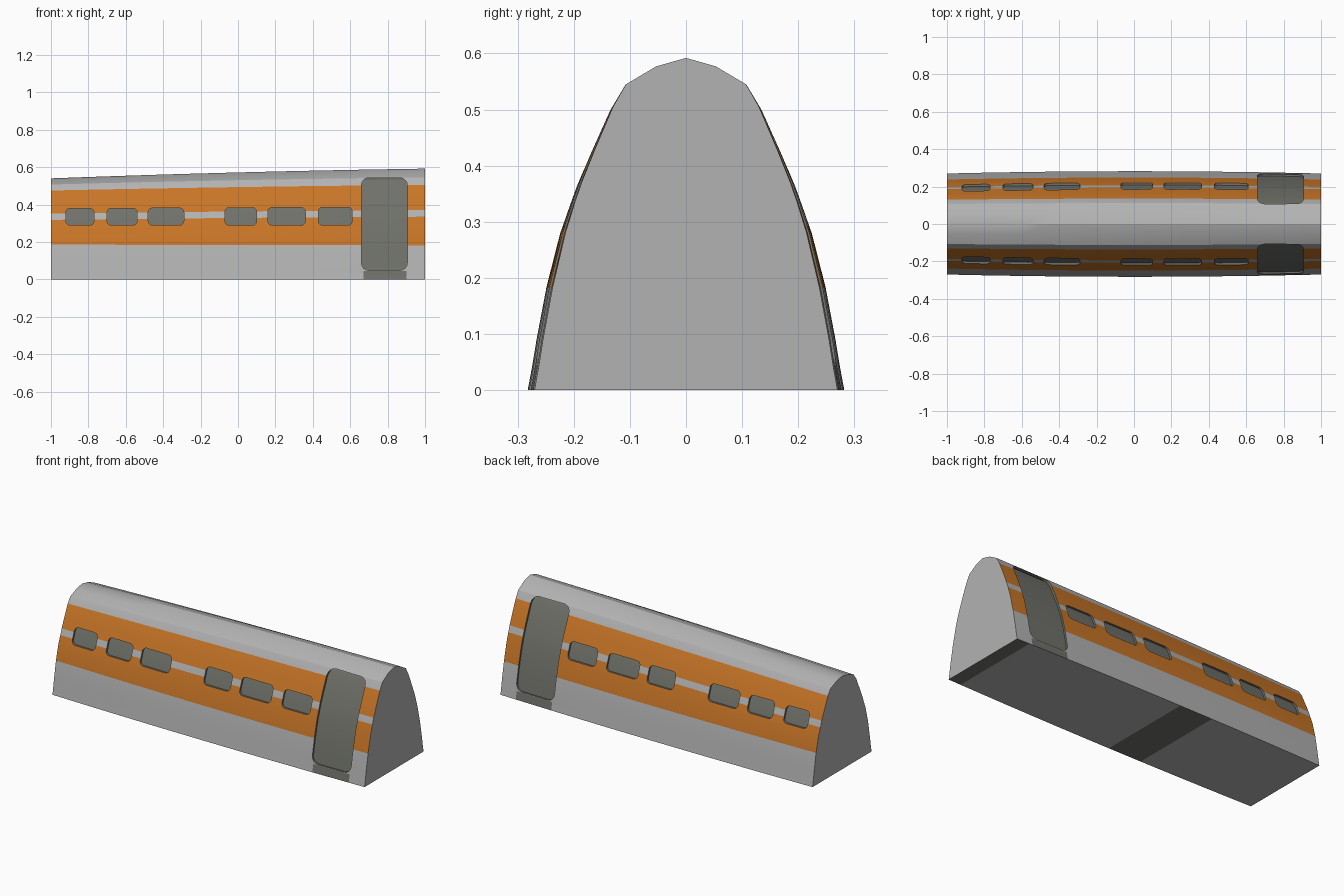
import bpy, bmesh, math
from mathutils import Matrix

if "Cube" in bpy.data.objects:
    bpy.data.objects.remove(bpy.data.objects["Cube"])


def material(name, rgb):
    m = bpy.data.materials.new(name)
    m.diffuse_color = (*rgb, 1)
    m.use_nodes = True
    m.node_tree.nodes["Principled BSDF"].inputs["Base Color"].default_value = m.diffuse_color
    return m


GREY = material("body_grey", (0.45, 0.45, 0.45))
ORANGE = material("stripe_orange", (0.58, 0.18, 0.02))
DARK = material("glass_dark", (0.16, 0.166, 0.143))
MATS = [GREY, ORANGE, DARK]

# Half cross-section: half width, height at rear end, height at front end
PROFILE = [
    (0.270, 0.000, 0.000), (0.262, 0.045, 0.045), (0.255, 0.090, 0.090),
    (0.238, 0.186, 0.182), (0.215, 0.275, 0.280), (0.198, 0.318, 0.335),
    (0.186, 0.352, 0.370), (0.162, 0.405, 0.430), (0.130, 0.475, 0.505),
    (0.107, 0.507, 0.545), (0.053, 0.529, 0.577), (0.000, 0.540, 0.592),
]
STATIONS = [-1, -0.8, -0.6, -0.45, -0.28, -0.07, 0.1, 0.27, 0.45, 0.67, 0.90, 0.92, 1]


def section(x, inset):
    t = (x + 1) / 2
    bulge = 1 - x * x
    half = []
    for y, z0, z1 in PROFILE:
        z = z0 + (z1 - z0) * (t + 0.11 * bulge)
        y = y * (1 + 0.045 * bulge)
        half.append((max(y - inset, 0), z - inset * (z / 0.58) + inset * 0.5 * (z < 0.01)))
    right = [(x, -y, z) for y, z in half]
    left = [(x, y, z) for y, z in reversed(half[:-1])]
    return right + left


def loft(name, inset, end):
    bm = bmesh.new()
    xs = [max(-end, min(end, x)) for x in STATIONS]
    rings = [[bm.verts.new(p) for p in section(x, inset)] for x in xs]
    n = len(rings[0])
    for a, b in zip(rings, rings[1:]):
        for i in range(n):
            j = (i + 1) % n
            bm.faces.new((a[i], b[i], b[j], a[j]))
    bm.faces.new(rings[0])
    bm.faces.new(rings[-1])
    bmesh.ops.recalc_face_normals(bm, faces=bm.faces)
    return bm


def finish(name, bm, mats):
    me = bpy.data.meshes.new(name)
    bm.to_mesh(me)
    bm.free()
    for m in mats:
        me.materials.append(m)
    ob = bpy.data.objects.new(name, me)
    bpy.context.collection.objects.link(ob)
    return ob


def smooth(ob):
    bpy.ops.object.select_all(action='DESELECT')
    ob.select_set(True)
    bpy.context.view_layer.objects.active = ob
    bpy.ops.object.shade_smooth_by_angle(angle=math.radians(25))


# Outer shell, striped by height
bm = loft("car_body", 0, 1)
for f in bm.faces:
    c = f.calc_center_median()
    f.normal_update()
    if abs(f.normal.x) > 0.9:
        continue
    if f.normal.z < -0.9:                                   # underside bands
        f.material_index = 2 if -0.28 < c.x < -0.07 or c.x > 0.92 else 0
    elif c.z < 0.045 and 0.67 < c.x < 0.9:                  # door step
        f.material_index = 2
    elif 0.18 < c.z < 0.51:
        t = (c.x + 1) / 2 + 0.11 * (1 - c.x ** 2)
        low, high, top = 0.318 + 0.017 * t, 0.352 + 0.018 * t, 0.475 + 0.03 * t
        if c.z < low or high < c.z < top:
            f.material_index = 1
body = finish("car_body", bm, MATS)


# Rounded window and door openings, cut straight across both sides
def opening(bm, x0, x1, z0, z1, radius):
    mat = (Matrix.Translation(((x0 + x1) / 2, 0, (z0 + z1) / 2))
           @ Matrix.Diagonal((x1 - x0, 1, z1 - z0, 1)))
    verts = bmesh.ops.create_cube(bm, size=1, matrix=mat)["verts"]
    edges = [e for e in {e for v in verts for e in v.link_edges}
             if abs(e.verts[0].co.y - e.verts[1].co.y) > 0.5]
    bmesh.ops.bevel(bm, geom=edges, offset=radius, segments=4, profile=0.5, affect='EDGES')


bm = bmesh.new()
for x0, x1 in [(-0.92, -0.77), (-0.70, -0.54), (-0.48, -0.29),
               (-0.07, 0.10), (0.16, 0.36), (0.43, 0.61)]:
    opening(bm, x0, x1, 0.29, 0.383 + 0.004 * x0, 0.022)
opening(bm, 0.66, 0.905, 0.048, 0.543, 0.04)
for f in bm.faces:
    f.material_index = 2
cutter = finish("opening_cutter", bm, MATS)
cutter.hide_render = True

mod = body.modifiers.new("openings", 'BOOLEAN')
mod.operation = 'DIFFERENCE'
mod.solver = 'EXACT'
mod.object = cutter
bpy.context.view_layer.objects.active = body
bpy.ops.object.modifier_apply(modifier=mod.name)
bpy.data.objects.remove(cutter)
smooth(body)

# Dark inner shell that shows through the openings as glass and doors
smooth(finish("window_and_door_panels", loft("inner", 0.010, 0.99), [DARK]))
